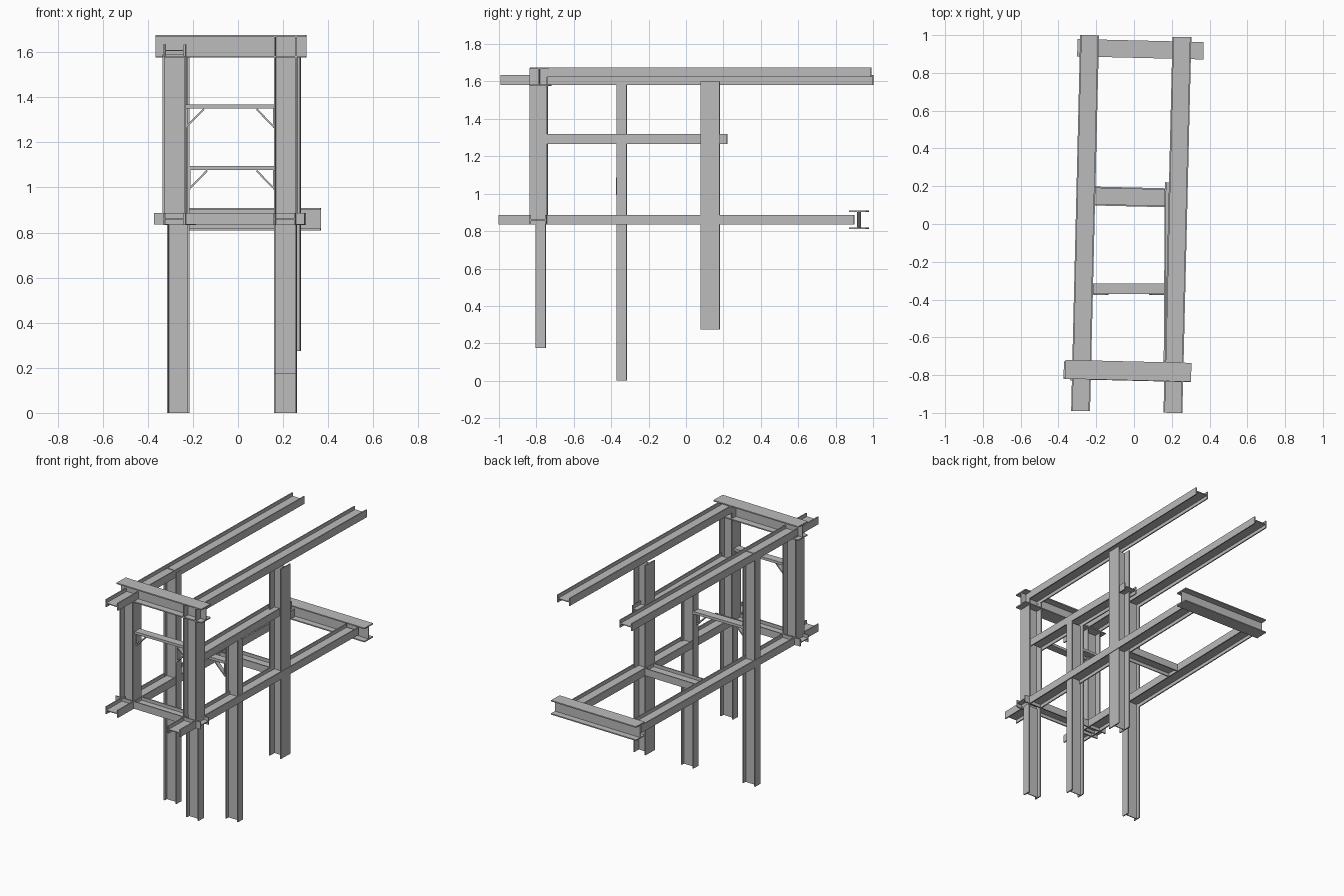
import bpy
import bmesh
from mathutils import Vector

if "Cube" in bpy.data.objects:
    bpy.data.objects.remove(bpy.data.objects["Cube"], do_unlink=True)

steel = bpy.data.materials.new("steel_grey")
steel.use_nodes = True
GREY = (0.5, 0.5, 0.5, 1)
steel.diffuse_color = GREY
steel.node_tree.nodes["Principled BSDF"].inputs["Base Color"].default_value = GREY

SKEW = 0.024                       # the frame is turned slightly in plan
ALONG = Vector((SKEW, 1, 0)).normalized()
ACROSS = Vector((1, -SKEW, 0)).normalized()
UP = Vector((0, 0, 1))


def extrude(name, start, end, profile, a, b):
    """Sweep a closed profile, given in the axes a and b, from start to end."""
    start, end = Vector(start), Vector(end)
    bm = bmesh.new()
    rings = [[bm.verts.new(p + a * u + b * v) for u, v in profile]
             for p in (start, end)]
    n = len(profile)
    for i in range(n):
        j = (i + 1) % n
        bm.faces.new((rings[0][i], rings[0][j], rings[1][j], rings[1][i]))
    for ring in rings:
        bm.faces.new(ring)
    bmesh.ops.recalc_face_normals(bm, faces=bm.faces)
    mesh = bpy.data.meshes.new(name)
    bm.to_mesh(mesh)
    bm.free()
    mesh.materials.append(steel)
    obj = bpy.data.objects.new(name, mesh)
    bpy.context.collection.objects.link(obj)
    return obj


def i_beam(name, start, end, a, b, depth, width, flange=0.008, web=0.006):
    """I-section: flanges spaced along a, each flange spread along b."""
    d, w, t, f = depth / 2, width / 2, web / 2, depth / 2 - flange
    half = [(-d, w), (-f, w), (-f, t), (f, t), (f, w), (d, w)]
    profile = half + [(u, -v) for u, v in reversed(half)]
    return extrude(name, start, end, profile, a, b)


def bar(name, start, end, a, b, depth, width):
    d, w = depth / 2, width / 2
    return extrude(name, start, end, [(-d, -w), (d, -w), (d, w), (-d, w)], a, b)


def rail(name, x, y0, y1, z):
    """Long beam lying flat; x is its centre at the middle of the model."""
    i_beam(name, (x + SKEW * y0, y0, z), (x + SKEW * y1, y1, z),
           ACROSS, UP, 0.1, 0.052)


def cross(name, x0, x1, y, z, upright, depth, width):
    a, b = (UP, ALONG) if upright else (ALONG, UP)
    i_beam(name, (x0, y - SKEW * x0, z), (x1, y - SKEW * x1, z), a, b, depth, width)


def column(name, x, y, z0, z1, depth, width):
    i_beam(name, (x, y, z0), (x, y, z1), ACROSS, ALONG, depth, width)


# Long rails
rail("upper_right_side_rail", -0.259, -0.99, 1.0, 1.608)
rail("upper_left_side_rail", 0.230, -0.78, 0.99, 1.649)
rail("lower_right_side_rail", -0.259, -0.99, 0.9, 0.86)
rail("lower_left_side_rail", 0.230, -1.0, 0.9, 0.86)
i_beam("middle_rail", (0.207, -0.75, 1.292), (0.213, 0.22, 1.292),
       ACROSS, UP, 0.1, 0.052)

# Cross beams
cross("front_header", -0.365, 0.303, -0.778, 1.626, True, 0.1, 0.1)
cross("rear_cross_beam", -0.30, 0.368, 0.926, 0.86, True, 0.1, 0.092)
cross("lower_front_cross_beam", -0.372, 0.297, -0.784, 0.861, False, 0.092, 0.05)
cross("lower_middle_cross_beam", -0.21, 0.19, 0.143, 0.86, False, 0.1, 0.05)

# Columns
column("front_right_column", -0.282, -0.784, 0.84, 1.59, 0.104, 0.09)
column("front_left_column", 0.211, -0.788, 0.84, 1.672, 0.102, 0.094)
column("front_left_pile", 0.211, -0.777, 0.175, 0.84, 0.1, 0.054)
column("middle_right_column", -0.265, -0.343, 0.0, 1.615, 0.1, 0.054)
column("middle_left_column", 0.211, -0.343, 0.0, 1.27, 0.1, 0.054)
column("rear_left_column", 0.232, 0.13, 0.275, 1.6, 0.094, 0.102)


# Struts between the columns, with corner braces
def strut(prefix, x0, x1, y, z, by):
    bar(prefix + "_strut", (x0, y, z), (x1, y, z), ALONG, UP, 0.055, 0.018)
    for side, x, s in (("right", x0, 1), ("left", x1, -1)):
        low = Vector((x + s * 0.006, by, z - 0.088))
        high = Vector((x + s * 0.08, by, z - 0.012))
        normal = (high - low).cross(Vector((0, 1, 0))).normalized()
        bar(f"{prefix}_{side}_brace", low, high, normal, Vector((0, 1, 0)), 0.008, 0.03)
        bar(f"{prefix}_{side}_brace_plate", (x + s * 0.004, by, z - 0.095),
            (x + s * 0.004, by, z), Vector((1, 0, 0)), Vector((0, 1, 0)), 0.006, 0.03)


strut("front", -0.232, 0.162, -0.784, 1.36, -0.784)
strut("middle", -0.217, 0.162, -0.343, 1.087, -0.36)
